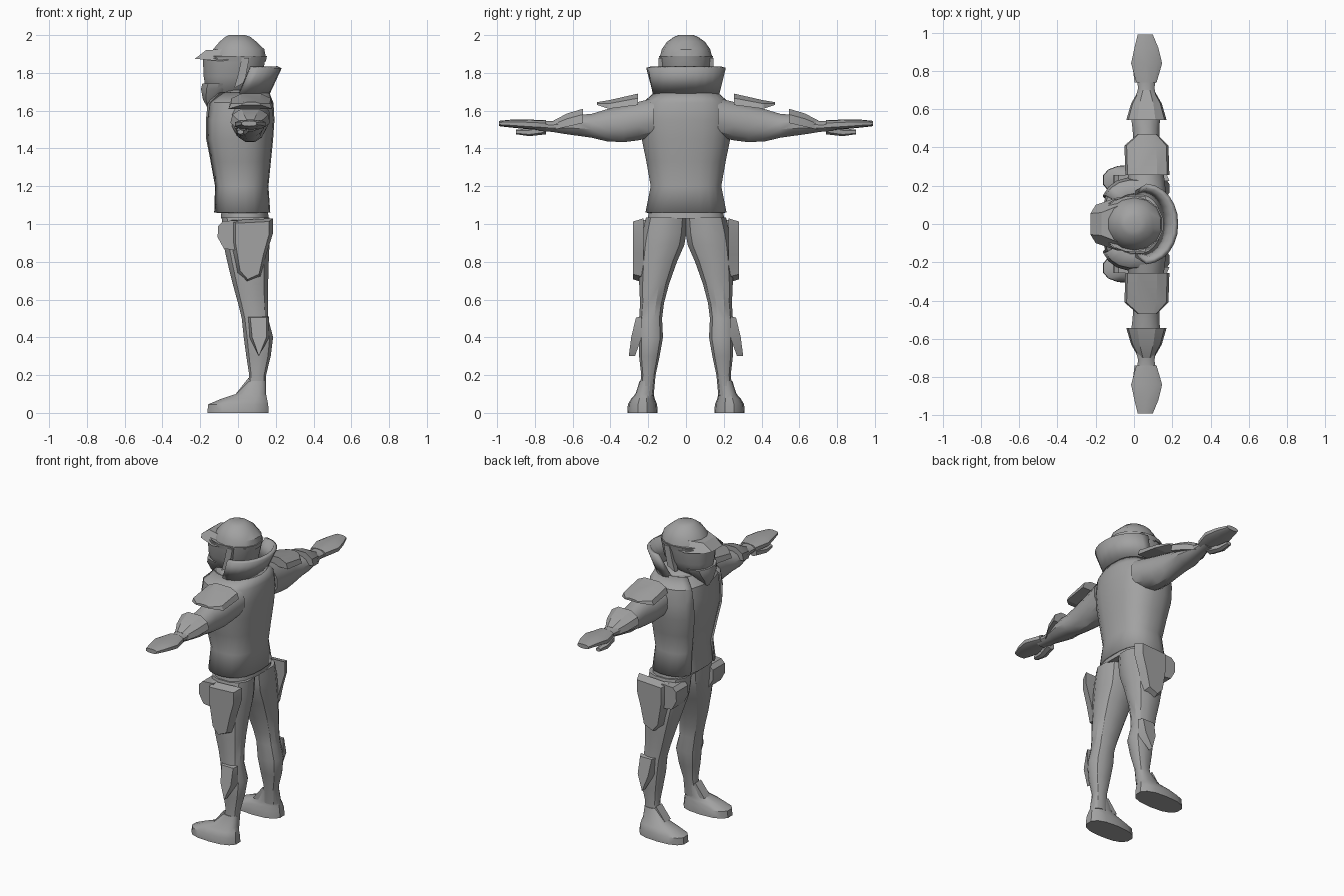
import bpy, bmesh, math

grey = bpy.data.materials.new("plain grey")
grey.diffuse_color = (0.36, 0.36, 0.36, 1)


def finish(name, bm, mirror=False, thick=0.0, angle=32):
    bmesh.ops.recalc_face_normals(bm, faces=bm.faces)
    me = bpy.data.meshes.new(name)
    bm.to_mesh(me)
    bm.free()
    me.materials.append(grey)
    ob = bpy.data.objects.new(name, me)
    bpy.context.collection.objects.link(ob)
    bpy.ops.object.select_all(action='DESELECT')
    ob.select_set(True)
    bpy.context.view_layer.objects.active = ob
    bpy.ops.object.shade_smooth_by_angle(angle=math.radians(angle))
    if thick:
        m = ob.modifiers.new("thickness", 'SOLIDIFY')
        m.thickness, m.offset = thick, 0
    if mirror:
        m = ob.modifiers.new("mirror", 'MIRROR')
        m.use_axis = (False, True, False)
    return ob


def loft(name, axis, rings, n=12, power=2.3, arcs=None, **kw):
    """Rings are (t, a0, a1, b0, b1); arcs gives a half opening in degrees per ring."""
    bm = bmesh.new()
    loops = []
    for i, (t, a0, a1, b0, b1) in enumerate(rings):
        loop = []
        for k in range(n):
            if arcs:
                th = math.radians(arcs[i]) * (2 * k / (n - 1) - 1)
            else:
                th = 2 * math.pi * (k + 0.5) / n
            c, s = math.cos(th), math.sin(th)
            a = (a0 + a1) / 2 + (a1 - a0) / 2 * math.copysign(abs(c) ** (2 / power), c)
            b = (b0 + b1) / 2 + (b1 - b0) / 2 * math.copysign(abs(s) ** (2 / power), s)
            loop.append(bm.verts.new((a, b, t) if axis == 'z' else (a, t, b)))
        loops.append(loop)
    for p, q in zip(loops, loops[1:]):
        for k in range(n - 1 if arcs else n):
            j = (k + 1) % n
            bm.faces.new((p[k], p[j], q[j], q[k]))
    if not arcs:
        bm.faces.new(loops[0])
        bm.faces.new(loops[-1])
    return finish(name, bm, **kw)


def skin(name, loops, **kw):
    """Closed solid from a few matching point loops."""
    bm = bmesh.new()
    vs = [[bm.verts.new(p) for p in lp] for lp in loops]
    n = len(vs[0])
    for p, q in zip(vs, vs[1:]):
        for k in range(n):
            j = (k + 1) % n
            bm.faces.new((p[k], p[j], q[j], q[k]))
    bm.faces.new(vs[0])
    bm.faces.new(vs[-1])
    return finish(name, bm, **kw)


def arch(y, cx, hw, base, top):
    """Arched section of an arm guard, across x and z."""
    return [(cx - hw, y, base), (cx - hw * .9, y, base * .4 + top * .6),
            (cx - hw * .45, y, top), (cx + hw * .45, y, top),
            (cx + hw * .9, y, base * .4 + top * .6), (cx + hw, y, base)]


def pad(name, outline, y0, y1, shrink, **kw):
    """Side guard from an x-z outline, tapering outward."""
    cx = sum(p[0] for p in outline) / len(outline)
    cz = sum(p[1] for p in outline) / len(outline)
    inner = [(x, y0, z) for x, z in outline]
    outer = [(cx + (x - cx) * shrink, y1, cz + (z - cz) * (1 + shrink) / 2) for x, z in outline]
    return skin(name, [inner, outer], mirror=True, **kw)


# Torso: shirt underneath, open jacket on top
body = [(1.06, -.135, .165, -.21, .21), (1.2, -.13, .155, -.182, .182),
        (1.33, -.155, .168, -.205, .205), (1.45, -.18, .18, -.23, .23),
        (1.55, -.182, .187, -.238, .238), (1.64, -.172, .182, -.225, .225),
        (1.695, -.12, .16, -.16, .16)]
shirt = [(t, a * .95, b - .01, c * .96, d * .96) for t, a, b, c, d in body]
loft("shirt", 'z', shirt, n=16, power=2.5)
loft("jacket", 'z', body, n=19, power=2.5, arcs=[150, 150, 149, 148, 147, 144, 138], thick=.012)
loft("shoulder_slope", 'z', [(1.64, -.1, .175, -.23, .23), (1.69, -.1, .16, -.16, .16),
                             (1.71, -.06, .13, -.1, .1)], n=14)
loft("belt", 'z', [(1.03, -.092, .165, -.205, .205), (1.065, -.09, .16, -.2, .2)], n=16, power=2.6)

# Collar, open at the front
loft("collar", 'z', [(1.69, -.09, .155, -.165, .165), (1.83, -.13, .22, -.2, .2)],
     n=13, power=2.1, arcs=[102, 84], thick=.025)

# Legs
loft("leg", 'z', [(1.035, -.09, .17, -.01, .215), (.95, -.085, .172, -.005, .235),
                  (.89, -.08, .17, .005, .245), (.8, -.06, .166, .045, .25),
                  (.68, -.03, .162, .088, .25), (.58, -.002, .16, .115, .245),
                  (.5, .018, .162, .125, .25), (.4, .028, .188, .12, .252),
                  (.3, .042, .175, .138, .25), (.2, .058, .15, .16, .238),
                  (.09, .04, .148, .17, .25)], n=12, power=2.4, mirror=True)
loft("shoe", 'z', [(0, -.165, .165, .15, .31), (.045, -.162, .163, .153, .308),
                   (.075, -.09, .156, .165, .29), (.1, -.012, .15, .172, .268),
                   (.17, .05, .148, .165, .245)], n=14, power=2.5, mirror=True)
skin("shoe_tongue", [[(-.012, y, .1), (.055, y, .185), (.07, y, .17), (.02, y, .09)]
                     for y in (.175, .235)], mirror=True)

# Thigh and shin guards
pad("thigh_guard", [(-.035, 1.02), (.185, 1.03), (.185, .95), (.15, .84), (.12, .72),
                    (.045, .69), (-.005, .74), (-.035, .9)], .225, .28, .8)
skin("thigh_front_guard", [[(-.105, y, .99), (-.08, y, 1.015), (.0, y, 1.02),
                            (-.01, y, .86), (-.075, y, .87), (-.108, y, .93)]
                           for y in (.13, .255)], mirror=True)
skin("shin_guard", [[(.05, .235, .51), (.165, .235, .51), (.165, .235, .4), (.11, .27, .3), (.06, .235, .4)],
                    [(.065, .265, .505), (.15, .265, .505), (.15, .29, .4), (.11, .303, .3), (.075, .29, .4)]],
     mirror=True)

# Arms with hands and thumbs
loft("arm", 'y', [(.17, -.04, .17, 1.46, 1.67), (.25, -.035, .16, 1.44, 1.65),
                  (.33, -.02, .15, 1.43, 1.63), (.42, -.005, .135, 1.435, 1.61),
                  (.5, -.01, .135, 1.455, 1.585), (.57, -.02, .14, 1.465, 1.58),
                  (.64, .0, .125, 1.475, 1.565), (.71, .02, .108, 1.487, 1.545),
                  (.78, .01, .12, 1.492, 1.55)], n=12, power=2.1, mirror=True)
loft("hand", 'y', [(.74, .01, .12, 1.495, 1.55), (.84, -.018, .15, 1.502, 1.553),
                   (.92, .0, .13, 1.51, 1.553), (.99, .018, .1, 1.518, 1.546)],
     n=10, power=2.8, mirror=True)
loft("thumb", 'y', [(.74, .0, .06, 1.475, 1.525), (.83, -.012, .04, 1.465, 1.505),
                    (.9, -.005, .03, 1.475, 1.5)], n=6, mirror=True)

# Shoulder and forearm guards
skin("shoulder_guard", [arch(.255, .07, .115, 1.63, 1.69), arch(.41, .065, .115, 1.61, 1.655),
                        arch(.47, .07, .05, 1.63, 1.645)], mirror=True, angle=20)
skin("forearm_guard", [arch(.545, .065, .105, 1.535, 1.61), arch(.63, .065, .08, 1.515, 1.585),
                       arch(.7, .065, .04, 1.5, 1.548)], mirror=True, angle=20)

# Head, jaw mask and neck
loft("neck", 'z', [(1.66, -.07, .1, -.085, .085), (1.78, -.07, .09, -.08, .08)], n=10)
loft("head", 'z', [(1.68, -.14, .03, -.06, .06), (1.72, -.175, .09, -.1, .1),
                   (1.78, -.185, .13, -.127, .127), (1.88, -.19, .15, -.14, .14)], n=14)
loft("jaw_mask", 'z', [(1.62, -.165, -.135, -.025, .025), (1.66, -.188, -.09, -.055, .055),
                       (1.715, -.2, -.02, -.1, .1), (1.745, -.192, -.01, -.113, .113)], n=10)
skin("side_strap", [[(-.02, y, 1.72), (.035, y, 1.75), (.06, y, 1.88), (.02, y, 1.88), (.0, y, 1.79)]
                    for y in (.11, .145)], mirror=True)

# Cap with band and brim
loft("cap", 'z', [(1.88, -.15, .152, -.14, .14), (1.925, -.135, .143, -.128, .128),
                  (1.965, -.1, .1, -.1, .1), (1.99, -.07, .068, -.065, .065),
                  (2.0, -.05, .04, -.04, .04)], n=14, power=2)
loft("cap_band", 'z', [(1.86, -.17, .15, -.14, .14), (1.89, -.18, .157, -.146, .146)], n=16, power=2)
skin("brim", [[(-.228, 0.055 * s, 1.875), (-.2, .1 * s, 1.872), (-.09, .138 * s, 1.862), (0, .14 * s, 1.875),
               (-.02, .12 * s, 1.93), (-.17, .06 * s, 1.92)] for s in (-1, 1)])
